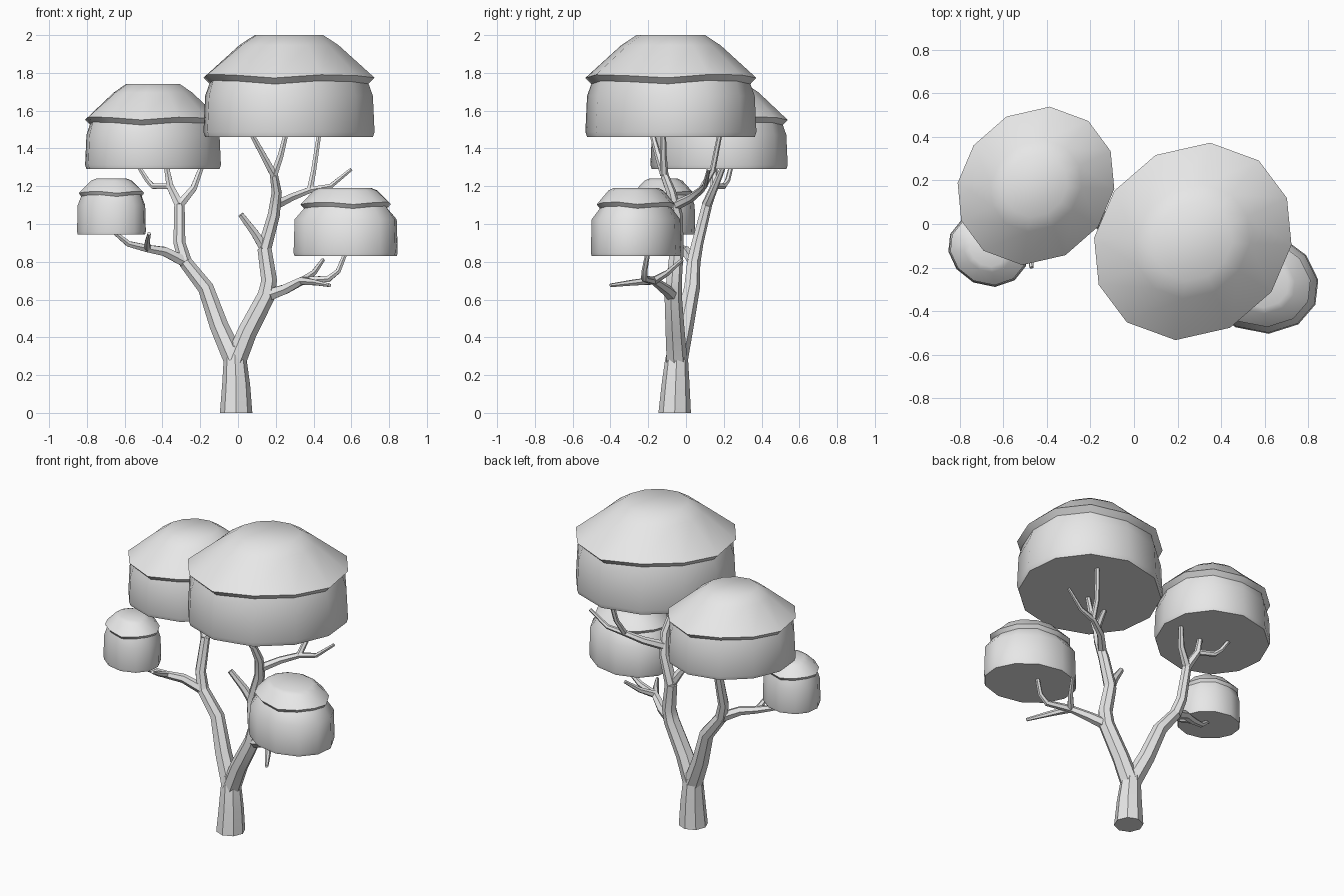
import bpy, bmesh, math
from mathutils import Vector

cube = bpy.data.objects.get("Cube")
if cube:
    bpy.data.objects.remove(cube, do_unlink=True)

SHADE = 0.8
grey_colour = (SHADE, SHADE, SHADE, 1)
grey = bpy.data.materials.new("pale_grey")
grey.use_nodes = True
grey.diffuse_color = grey_colour
grey.node_tree.nodes["Principled BSDF"].inputs["Base Color"].default_value = grey_colour


def loft(name, rings, smooth_angle):
    """Join equal-sized rings of points into a closed, capped skin."""
    bm = bmesh.new()
    loops = [[bm.verts.new(point) for point in ring] for ring in rings]
    for low, high in zip(loops, loops[1:]):
        for i in range(len(low)):
            bm.faces.new((low[i - 1], low[i], high[i], high[i - 1]))
    bm.faces.new(loops[0])
    bm.faces.new(loops[-1])
    bmesh.ops.recalc_face_normals(bm, faces=bm.faces)
    mesh = bpy.data.meshes.new(name)
    bm.to_mesh(mesh)
    bm.free()
    mesh.materials.append(grey)
    part = bpy.data.objects.new(name, mesh)
    bpy.context.collection.objects.link(part)
    bpy.ops.object.select_all(action="DESELECT")
    part.select_set(True)
    bpy.context.view_layer.objects.active = part
    bpy.ops.object.shade_smooth_by_angle(angle=math.radians(smooth_angle))


def limb(name, thick, thin, *path, sides=6):
    """Tube along the path, tapering evenly from thick to thin."""
    points = [Vector(point) for point in path]
    last = len(points) - 1
    rings = []
    for k, point in enumerate(points):
        along = (points[min(k + 1, last)] - points[max(k - 1, 0)]).normalized()
        if point.z == 0:
            along = Vector((0, 0, 1))
        across = (Vector((0, 1, 0)) - along * along.y).normalized()
        other = along.cross(across)
        radius = thick + (thin - thick) * k / last
        turns = [math.tau * i / sides for i in range(sides)]
        rings.append([point + radius * (math.cos(turn) * across + math.sin(turn) * other)
                      for turn in turns])
    loft(name, rings, smooth_angle=35)


def crown(name, centre, radius_x, radius_y, height, neck, brim, top, dome, flip=1):
    """Twelve-sided drum of leaves, longer on one diagonal, under a domed cap."""
    x, y, base = centre
    lip = neck + 0.06
    profile = [(0.98, 0), (1, 0.05), (0.98, neck * 0.75), (brim - 0.07, neck), (brim, lip)]
    for t in (0.7, 1):
        profile.append((brim + (top - brim) * t, lip + (1 - lip) * t ** dome))
    rings = []
    for r, h in profile:
        wave = height * 0.02 if neck <= h <= lip else 0
        ring = []
        for i in range(12):
            angle = math.radians(30 * i + 24)
            angle += 0.07 * math.cos(2 * angle + 0.5)
            reach = r * (0.99 + 0.06 * math.sin(2 * angle))
            ring.append((x + radius_x * reach * math.cos(angle),
                         y + flip * radius_y * reach * math.sin(angle),
                         base + height * h - wave * math.cos(4 * angle + 0.6)))
        rings.append(ring)
    loft(name, rings, smooth_angle=40)


# Crowns of leaves
crown("large_crown", (0.27, -0.08, 1.46), radius_x=0.46, radius_y=0.455, height=0.54,
      neck=0.54, brim=1, top=0.4, dome=0.8)
crown("left_high_crown", (-0.45, 0.175, 1.29), radius_x=0.365, radius_y=0.365, height=0.45,
      neck=0.54, brim=1, top=0.4, dome=0.8)
crown("right_low_crown", (0.57, -0.265, 0.83), radius_x=0.28, radius_y=0.24, height=0.36,
      neck=0.72, brim=0.87, top=0.5, dome=0.5, flip=-1)
crown("left_low_crown", (-0.67, -0.12, 0.945), radius_x=0.185, radius_y=0.17, height=0.295,
      neck=0.7, brim=0.95, top=0.45, dome=0.5, flip=-1)

# Joints where limbs meet
fork = (-0.015, -0.05, 0.27)
right_knee = (0.15, -0.07, 0.62)
right_crook = (0.14, -0.05, 0.87)
right_shoulder = (0.2, -0.05, 1.1)
right_crotch = (0.19, -0.115, 1.26)
back_split = (0.38, 0.08, 1.18)
low_split = (0.34, -0.17, 0.7)
left_knee = (-0.28, 0.04, 0.8)
left_shoulder = (-0.31, 0.11, 1.1)
left_crotch = (-0.36, 0.15, 1.2)
left_low_split = (-0.48, -0.04, 0.87)

# Trunk and the two main boughs
limb("trunk", 0.086, 0.05, (-0.01, -0.06, 0), (-0.01, -0.055, 0.15), fork,
     (-0.02, -0.045, 0.35), sides=8)
limb("right_bough", 0.058, 0.038, fork, (0.05, -0.06, 0.43), right_knee,
     (0.165, -0.065, 0.7), right_crook, sides=7)
limb("right_upper_bough", 0.038, 0.022, right_crook, (0.19, -0.05, 1.05),
     (0.205, -0.08, 1.17), right_crotch, sides=7)
limb("left_bough", 0.058, 0.036, fork, (-0.1, -0.01, 0.46), (-0.17, 0.03, 0.66),
     left_knee, sides=7)
limb("left_upper_bough", 0.037, 0.028, left_knee, (-0.31, 0.06, 0.9),
     left_shoulder, sides=7)

# Branches on the right side
limb("right_stub", 0.03, 0.017, right_crook, (0.09, -0.07, 0.95), (0.015, -0.1, 1.05))
limb("large_crown_left_prong", 0.022, 0.014, right_crotch, (0.13, -0.15, 1.37),
     (0.07, -0.18, 1.48))
limb("large_crown_right_prong", 0.022, 0.014, right_crotch, (0.225, -0.12, 1.36),
     (0.255, -0.12, 1.48))
limb("right_back_branch", 0.027, 0.01, right_shoulder, (0.28, 0.03, 1.14), back_split,
     (0.49, 0.1, 1.2), (0.6, 0.12, 1.29))
limb("right_back_prong", 0.018, 0.013, back_split, (0.4, 0.14, 1.28), (0.43, 0.18, 1.48))
limb("right_low_branch", 0.036, 0.01, right_knee, (0.25, -0.11, 0.655), low_split,
     (0.41, -0.28, 0.69), (0.485, -0.4, 0.675))
limb("right_low_prong", 0.022, 0.012, low_split, (0.48, -0.22, 0.71),
     (0.53, -0.22, 0.75), (0.575, -0.2, 0.86))
limb("right_low_twig", 0.022, 0.011, low_split, (0.4, -0.1, 0.74), (0.45, -0.02, 0.81))

# Branches on the left side
limb("left_inner_prong", 0.026, 0.014, left_shoulder, (-0.235, 0.15, 1.19),
     (-0.19, 0.2, 1.31))
limb("left_middle_prong", 0.028, 0.015, left_shoulder, left_crotch, (-0.38, 0.15, 1.31))
limb("left_outer_prong", 0.018, 0.012, left_crotch, (-0.45, 0.2, 1.2),
     (-0.48, 0.22, 1.23), (-0.53, 0.24, 1.31))
limb("left_low_branch", 0.033, 0.012, left_knee, (-0.39, 0, 0.855), left_low_split,
     (-0.58, -0.08, 0.895), (-0.66, -0.11, 0.96))
limb("left_low_twig", 0.02, 0.01, left_low_split, (-0.48, -0.12, 0.905),
     (-0.47, -0.2, 0.95))
